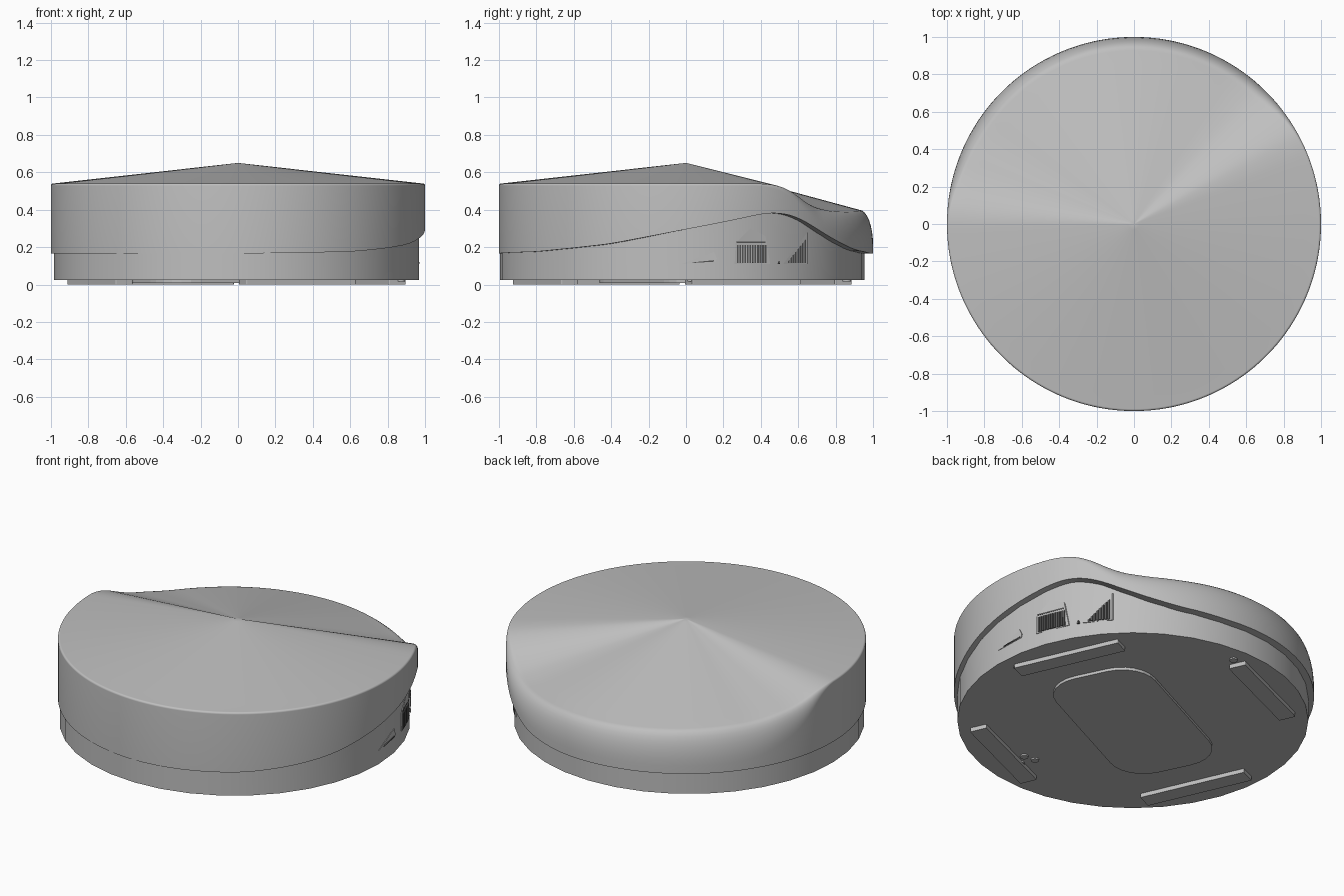
import bpy, bmesh
from math import sin, cos, pi, radians, sqrt
from mathutils import Matrix, Vector

if "Cube" in bpy.data.objects:
    bpy.data.objects.remove(bpy.data.objects["Cube"])


def material(name, v):
    m = bpy.data.materials.new(name)
    m.use_nodes = True
    m.diffuse_color = (v, v, v, 1)
    m.node_tree.nodes["Principled BSDF"].inputs["Base Color"].default_value = (v, v, v, 1)
    return m


GREY = material("body grey", 0.52)
DARK = material("vent dark grey", 0.1)


def finish(bm, name, mat, smooth=False):
    bmesh.ops.recalc_face_normals(bm, faces=bm.faces)
    me = bpy.data.meshes.new(name)
    bm.to_mesh(me)
    bm.free()
    ob = bpy.data.objects.new(name, me)
    bpy.context.collection.objects.link(ob)
    me.materials.append(mat)
    if smooth:
        bpy.ops.object.select_all(action='DESELECT')
        ob.select_set(True)
        bpy.context.view_layer.objects.active = ob
        bpy.ops.object.shade_smooth_by_angle(angle=radians(32))
    return ob


def lookup(table, deg):
    """Softened piecewise-linear value around the circle."""
    def at(d):
        d = (d + 90) % 360 - 90
        for (a, u), (b, v) in zip(table, table[1:]):
            if a <= d <= b:
                return u + (v - u) * (d - a) / (b - a)
    return sum(at(deg + o) for o in (-4, -2, 0, 2, 4)) / 5


# Heights of the top rim and of the seam, by angle around the body
RIM = [(-90, .54), (26, .54), (33, .52), (38, .475), (44, .425), (53, .395), (65, .39),
       (110, .405), (135, .415), (150, .425), (165, .465), (176, .54), (270, .54)]
SEAM = [(-90, .165), (-53, .175), (-37, .195), (-24, .217), (-12, .255), (0, .295), (12, .335),
        (24, .378), (29, .388), (37, .36), (44, .3), (53, .235), (64, .185), (80, .165), (270, .165)]


def loft(bm, columns):
    """Skin a closed ring of vertical profiles."""
    vs = [[bm.verts.new(p) for p in col] for col in columns]
    for a, b in zip(vs, vs[1:] + vs[:1]):
        for i in range(len(a) - 1):
            bm.faces.new((a[i], b[i], b[i + 1], a[i + 1]))
    return vs


# Cap: shallow cone whose rim dips at the back with a broad rounded edge
APEX = 0.65
bm = bmesh.new()
cols = []
N = 180
for k in range(N):
    deg = 360 * k / N
    rim, seam = lookup(RIM, deg), lookup(SEAM, deg)
    dip = min(1, max(0, (.54 - rim) / .12))
    w = .012 + .06 * dip
    v = .012 + dip * (min(.2, .8 * (rim - seam)) - .012)
    prof = [(f * (1 - w), APEX + (rim - APEX) * f) for f in (.03, .25, .5, .75, .93)]
    prof += [(1 - w + w * sin(i * pi / 16), rim - v + v * cos(i * pi / 16)) for i in range(9)]
    prof += [(1, seam), (.93, seam)]
    a = radians(deg)
    cols.append([(r * cos(a), r * sin(a), z) for r, z in prof])
vs = loft(bm, cols)
tip = bm.verts.new((0, 0, APEX))
for a, b in zip(vs, vs[1:] + vs[:1]):
    bm.faces.new((tip, a[0], b[0]))
finish(bm, "cap", GREY, True)

# Base: slightly smaller, slightly offset drum tucked into the cap
BR, BX, BY = .975, -.008, -.02
bm = bmesh.new()
cols = []
for k in range(36):
    a = 2 * pi * k / 36
    x, y = BX + BR * cos(a), BY + BR * sin(a)
    cols.append([(x, y, lookup(SEAM, 10 * k) + .02), (x, y, .025)])
vs = loft(bm, cols)
bm.faces.new([c[1] for c in vs])
finish(bm, "base", GREY, True)


def slab(name, length, width, corner, z0, z1, loc, deg, mat=GREY):
    """Rounded rectangular slab lying flat."""
    bm = bmesh.new()
    pts = []
    for q, (sx, sy) in enumerate(((1, 1), (-1, 1), (-1, -1), (1, -1))):
        for i in range(7):
            t = (q + i / 6) * pi / 2
            pts.append(((length / 2 - corner) * sx + corner * cos(t),
                        (width / 2 - corner) * sy + corner * sin(t), z0))
    f = bm.faces.new([bm.verts.new(p) for p in pts])
    ext = bmesh.ops.extrude_face_region(bm, geom=[f])
    top = [g for g in ext["geom"] if isinstance(g, bmesh.types.BMVert)]
    bmesh.ops.translate(bm, verts=top, vec=(0, 0, z1 - z0))
    bm.transform(Matrix.Translation((loc[0], loc[1], 0)) @ Matrix.Rotation(radians(deg), 4, 'Z'))
    return finish(bm, name, mat)


# Four foot bars and a central pad underneath
for i in range(4):
    d = 24 + 90 * i
    a = radians(d)
    slab(f"foot_bar_{i + 1}", .1, .64, .006, 0, .03,
         (BX + .8 * cos(a), BY + .8 * sin(a)), d)
slab("bottom_pad", 1.14, .6, .2, .008, .03, (0, -.01), 26)

# Small pegs on the underside
for i, (x, y) in enumerate(((.87, .03), (0, .86), (.2, -.71), (.13, -.7), (.17, -.78), (.25, -.76))):
    slab(f"peg_{i + 1}", .045, .045, .0224, .016, .03, (x, y), 0)


def wall_plate(bm, pts, out):
    """Thin prism hugging the side wall; pts are (y, z)."""
    def ring(r):
        return [bm.verts.new((BX + sqrt(r * r - (y - BY) ** 2), y, z)) for y, z in pts]
    a, b = ring(BR - .02), ring(BR + out)
    bm.faces.new(b)
    bm.faces.new(a[::-1])
    n = len(pts)
    for i in range(n):
        bm.faces.new((a[i], a[(i + 1) % n], b[(i + 1) % n], b[i]))


# Port plates on the side wall
PORTS = {"slim_port": [(-.02, .11), (.16, .12), (.165, .14), (.15, .175)],
         "tall_port": [(.26, .11), (.45, .11), (.425, .26), (.345, .3), (.265, .22)],
         "corner_port": [(.52, .11), (.65, .11), (.65, .28)]}
for name, pts in PORTS.items():
    bm = bmesh.new()
    wall_plate(bm, pts, .003)
    finish(bm, name, GREY)

# Dark slots in the ports
bm = bmesh.new()
for i in range(12):
    y = .272 + i * .0135
    wall_plate(bm, [(y, .115), (y + .009, .115), (y + .009, .21), (y, .21)], .005)
wall_plate(bm, [(.27, .222), (.425, .222), (.425, .23), (.27, .23)], .005)
for i in range(8):
    y = .545 + i * .0125
    wall_plate(bm, [(y, .115), (y + .009, .115), (y + .009, .1 + (y - .52) * 1.25),
                    (y, .09 + (y - .52) * 1.25 + .004)], .005)
wall_plate(bm, [(.03, .115), (.15, .122), (.15, .13), (.05, .12)], .005)
wall_plate(bm, [(.49, .11), (.503, .11), (.497, .13)], .005)
finish(bm, "port_slots", DARK)
